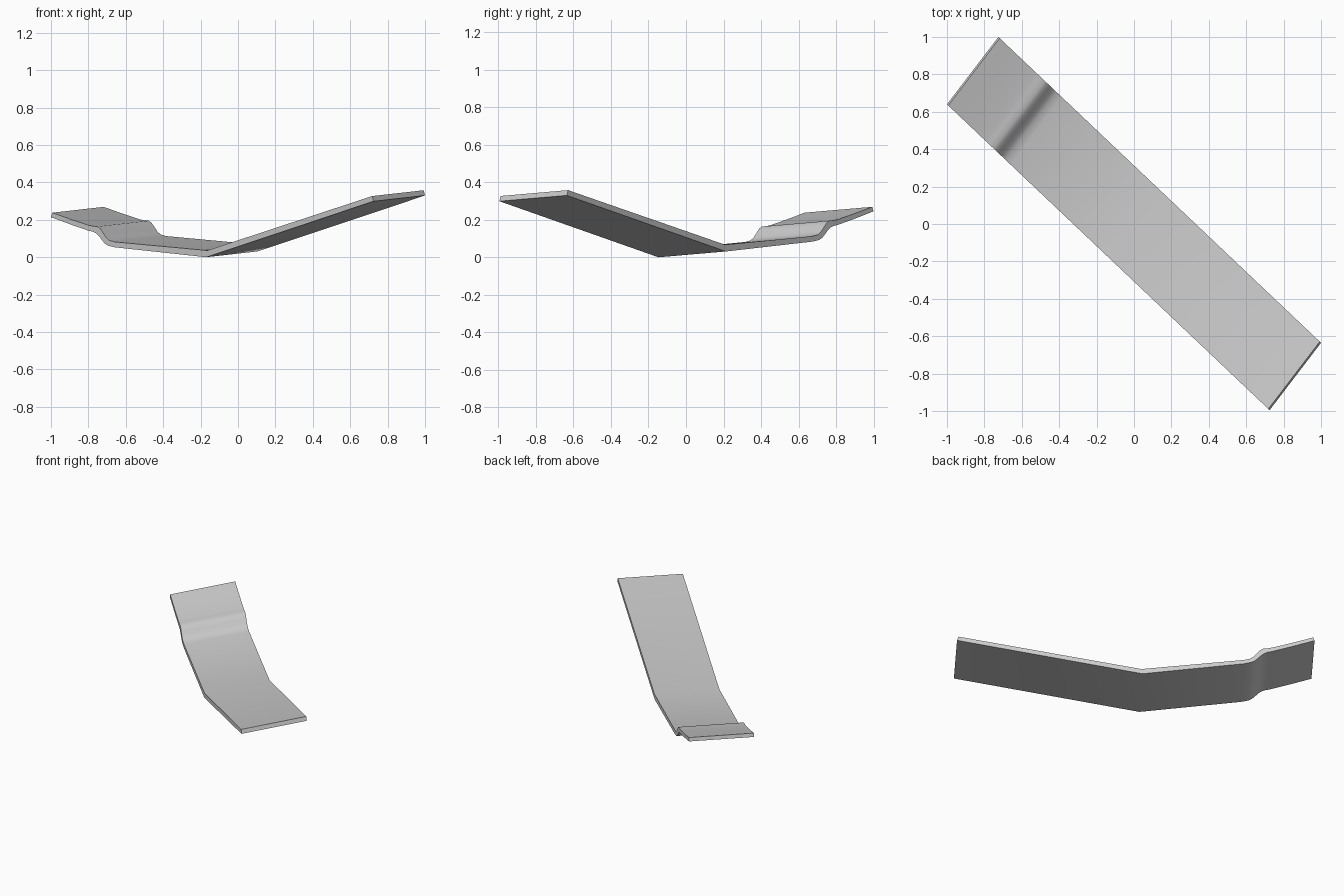
import bpy, bmesh
from mathutils import Vector

if "Cube" in bpy.data.objects:
    bpy.data.objects.remove(bpy.data.objects["Cube"])

# Side profile of the bent strip as (x, z) along its near edge
TOP = [(-0.993, 0.238), (-0.89, 0.201), (-0.80, 0.171), (-0.775, 0.166),
       (-0.752, 0.164), (-0.737, 0.153), (-0.722, 0.131), (-0.705, 0.105),
       (-0.688, 0.09), (-0.66, 0.082), (-0.165, 0.036), (0.718, 0.327)]
BOTTOM = [(-1.0, 0.214), (-0.89, 0.173), (-0.80, 0.142), (-0.775, 0.136),
          (-0.757, 0.127), (-0.742, 0.112), (-0.728, 0.092), (-0.712, 0.073),
          (-0.695, 0.062), (-0.66, 0.053), (-0.17, 0.0), (0.725, 0.299)]
ACROSS = Vector((0.275, 0.36, 0.031))   # skewed width direction


def edge_point(x, z):
    # the strip runs diagonally, so y follows x
    return Vector((x, 0.64 - 0.948 * (x + 1), z))


# Bent strip: two profile outlines bridged across the width
bm = bmesh.new()
rows = []
for side in (TOP, BOTTOM):
    near = [bm.verts.new(edge_point(*p)) for p in side]
    far = [bm.verts.new(v.co + ACROSS) for v in near]
    rows.append((near, far))
(tn, tf), (bn, bf) = rows
for i in range(len(TOP) - 1):
    j = i + 1
    for quad in ((tn[i], tn[j], tf[j], tf[i]), (bn[i], bf[i], bf[j], bn[j]),
                 (tn[i], bn[i], bn[j], tn[j]), (tf[i], tf[j], bf[j], bf[i])):
        bm.faces.new(quad)
for k in (0, -1):
    bm.faces.new((tn[k], tf[k], bf[k], bn[k]))
bmesh.ops.recalc_face_normals(bm, faces=bm.faces)

mesh = bpy.data.meshes.new("bent_strip")
bm.to_mesh(mesh)
bm.free()
strip = bpy.data.objects.new("bent_strip", mesh)
bpy.context.collection.objects.link(strip)

# Plain grey finish
grey = bpy.data.materials.new("light grey")
grey.diffuse_color = (0.6, 0.6, 0.6, 1)
grey.use_nodes = True
grey.node_tree.nodes["Principled BSDF"].inputs["Base Color"].default_value = grey.diffuse_color
mesh.materials.append(grey)

bpy.context.view_layer.objects.active = strip
strip.select_set(True)
bpy.ops.object.shade_smooth_by_angle(angle=0.6)
